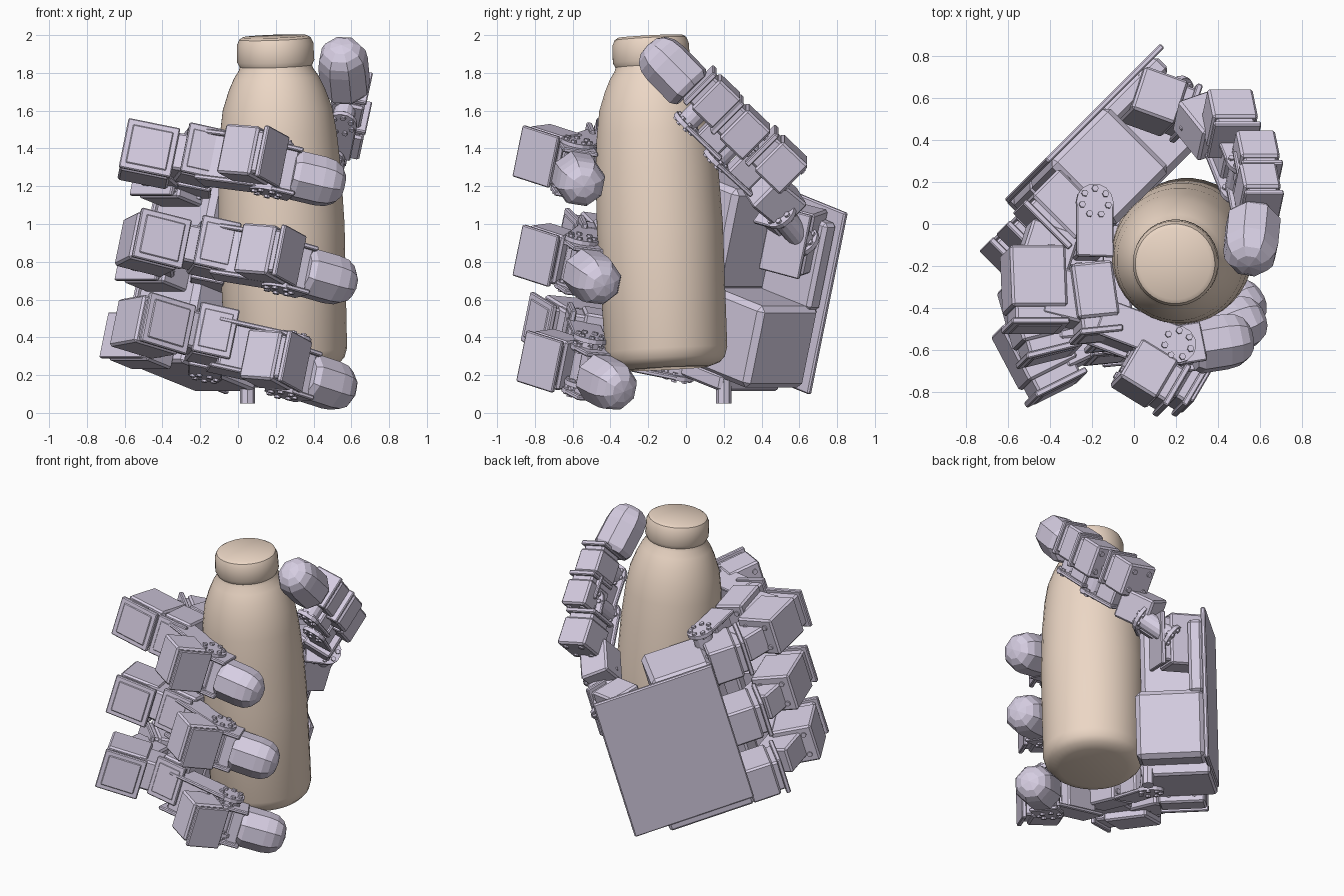
import bpy, bmesh
from math import sin, cos, pi, radians, sqrt
from mathutils import Vector, Matrix

if "Cube" in bpy.data.objects:
    bpy.data.objects.remove(bpy.data.objects["Cube"])


def material(name, rgb):
    m = bpy.data.materials.new(name)
    m.diffuse_color = (*rgb, 1)
    m.use_nodes = True
    m.node_tree.nodes["Principled BSDF"].inputs["Base Color"].default_value = m.diffuse_color
    return m


BOTTLE = material("tan", (0.84, 0.68, 0.56))
HAND = material("lilac", (0.68, 0.62, 0.77))

# Hand frame: p along the palm, n towards its back plate, h up the finger row
T = radians(16)
P_DIR = Vector((cos(T) / sqrt(2), cos(T) / sqrt(2), -sin(T)))
N_DIR = Vector((-1, 1, 0)).normalized()
H_DIR = Vector((sin(T) / sqrt(2), sin(T) / sqrt(2), cos(T)))


def hand(p, n, h):
    return P_DIR * p + N_DIR * n + H_DIR * h


def frame(c, fwd, up):
    t = Vector(up).normalized()
    s = t.cross(Vector(fwd)).normalized()
    f = s.cross(t)
    return Matrix.Translation(Vector(c)) @ Matrix((f, s, t)).transposed().to_4x4()


def finish(bm, name, mat):
    bmesh.ops.recalc_face_normals(bm, faces=bm.faces[:])
    me = bpy.data.meshes.new(name)
    bm.to_mesh(me)
    bm.free()
    ob = bpy.data.objects.new(name, me)
    bpy.context.collection.objects.link(ob)
    me.materials.append(mat)
    return ob


def add_box(bm, size, offset=(0, 0, 0), bevel=0.012):
    part = bmesh.new()
    bmesh.ops.create_cube(part, size=1, matrix=Matrix.Translation(offset) @ Matrix.Diagonal((*size, 1)))
    bmesh.ops.bevel(part, geom=part.edges[:], offset=bevel, segments=1, affect='EDGES')
    me = bpy.data.meshes.new("temp")
    part.to_mesh(me)
    part.free()
    bm.from_mesh(me)
    bpy.data.meshes.remove(me)


def add_disc(bm, r, depth, matrix, sides=14):
    bmesh.ops.create_cone(bm, cap_ends=True, segments=sides, radius1=r, radius2=r, depth=depth, matrix=matrix)


def box(name, c, fwd, up, size, bevel=0.012):
    bm = bmesh.new()
    add_box(bm, size, bevel=bevel)
    bm.transform(frame(c, fwd, up))
    return finish(bm, name, HAND)


def servo(name, c, fwd, up, size):
    """Motor case with a slim waist, end flange and screw heads."""
    bm = bmesh.new()
    l, w, t = size
    add_box(bm, (l * 0.74, w, t), (-l * 0.13, 0, 0))
    add_box(bm, (l * 0.3, w * 0.86, t * 0.86), (l * 0.32, 0, 0))
    add_box(bm, (0.03, w + 0.01, t + 0.01), (l * 0.42, 0, 0), 0.006)
    for sx in (-1, 1):
        for sz in (-1, 1):
            add_disc(bm, 0.018, 0.02, Matrix.Translation((-l / 2, sx * w * 0.28, sz * t * 0.28))
                     @ Matrix.Rotation(pi / 2, 4, 'Y'), 8)
    bm.transform(frame(c, fwd, up))
    return finish(bm, name, HAND)


def bracket(name, a, b, up, width, height):
    """Two cheek plates from joint a to joint b, with a web and a gear hub at b."""
    a, b = Vector(a), Vector(b)
    l = (b - a).length
    bm = bmesh.new()
    for s in (-1, 1):
        add_box(bm, (l, width, 0.025), (0, 0, s * height / 2), 0.006)
        add_disc(bm, width * 0.5, 0.025, Matrix.Translation((l / 2, 0, s * height / 2)))
        for k in range(7):  # ring of gear bolts
            spot = Matrix.Rotation(k * 2 * pi / 7, 4, 'Z') @ Vector((width * 0.36, 0, 0))
            add_disc(bm, width * 0.09, 0.05, Matrix.Translation(spot + Vector((l / 2, 0, s * height / 2))), 6)
    add_box(bm, (l * 0.6, width * 0.7, height), (-l * 0.1, 0, 0), 0.01)
    add_disc(bm, width * 0.36, height * 0.9, Matrix.Translation((l / 2, 0, 0)))
    bm.transform(frame((a + b) / 2, b - a, up))
    return finish(bm, name, HAND)


def lathe(name, profile, sides, matrix, mat, squash=(1, 1, 1)):
    bm = bmesh.new()
    vs = [bm.verts.new((r, 0, z)) for r, z in profile]
    es = [bm.edges.new(e) for e in zip(vs, vs[1:])]
    bmesh.ops.spin(bm, geom=vs + es, cent=(0, 0, 0), axis=(0, 0, 1), angle=2 * pi, steps=sides)
    bmesh.ops.remove_doubles(bm, verts=bm.verts[:], dist=1e-4)
    bm.transform(matrix @ Matrix.Diagonal((*squash, 1)))
    return finish(bm, name, mat)


def fingertip(name, base, end, up, r=0.135):
    """Rounded, slightly square rubber pad; end is the centre of the dome."""
    base, end = Vector(base), Vector(end)
    l = (end - base).length
    prof = [(0, 0), (r * 0.85, 0), (r, 0.03), (r, l)]
    prof += [(r * cos(k * pi / 8) ** 0.8, l + r * sin(k * pi / 8) ** 0.9) for k in (1, 2, 3)] + [(0, l + r)]
    m = frame(base, end - base, up) @ Matrix.Rotation(pi / 2, 4, 'Y') @ Matrix.Rotation(pi / 8, 4, 'Z')
    return lathe(name, prof, 8, m, HAND)


# Bottle: lathed profile on a slightly leaning axis
axis = Vector((0.195, -0.19, 2.0)) - Vector((0.257, -0.1, 0.24))
lean = Matrix.Translation((0.257, -0.1, 0.235)) @ axis.to_track_quat('Z', 'Y').to_matrix().to_4x4()
bottle = lathe("bottle", [(0, 0.01), (0.22, 0), (0.28, 0.02), (0.31, 0.05), (0.325, 0.1), (0.335, 0.75),
                          (0.326, 1.05), (0.31, 1.25), (0.29, 1.38), (0.255, 1.48), (0.225, 1.545),
                          (0.198, 1.585), (0.192, 1.605), (0.205, 1.63), (0.203, 1.72), (0.19, 1.75),
                          (0.17, 1.762), (0, 1.762)], 36, lean, BOTTLE)
bpy.context.view_layer.objects.active = bottle
bottle.select_set(True)
bpy.ops.object.shade_smooth_by_angle(angle=radians(35))


# Palm: back plate and stepped body with an open corner for the thumb
def palm_block(name, p, n, h, bevel=0.02):
    c = hand(sum(p) / 2, sum(n) / 2, sum(h) / 2)
    box(name, c, P_DIR, H_DIR, (p[1] - p[0], n[1] - n[0], h[1] - h[0]), bevel)


palm_block("palm_back_plate", (-0.43, 0.38), (0.49, 0.52), (0.21, 1.21), 0.008)
palm_block("palm_lower_body", (-0.43, 0.345), (0.05, 0.495), (0.23, 0.68), 0.03)
palm_block("palm_foot", (-0.42, 0.15), (0.06, 0.51), (0.16, 0.25), 0.015)
palm_block("palm_upper_body", (-0.43, -0.02), (0.06, 0.495), (0.66, 1.22), 0.03)
palm_block("palm_thumb_wall", (-0.04, 0.345), (0.40, 0.495), (0.66, 1.14))
bm = bmesh.new()
add_disc(bm, 0.04, 0.14, Matrix.Translation((0.05, 0.2, 0.12)), 8)
finish(bm, "palm_connector", HAND)

# Fingers: base, knuckle motor, near link, middle motor, far joint and tip
fingers = {
    "upper": dict(base=(-0.36, 0.05, 1.24), knuckle=(-0.475, -0.32, 1.37), turn=0.0, near=(-0.2, -0.38, 1.36),
                  mid=(0.08, -0.73, 1.365), joint=(0.18, -0.6, 1.30), tip=(0.43, -0.565, 1.21)),
    "middle": dict(base=(-0.44, -0.05, 0.79), knuckle=(-0.45, -0.46, 0.90), turn=0.25, near=(-0.13, -0.42, 0.87),
                   mid=(0.17, -0.73, 0.84), joint=(0.24, -0.58, 0.78), tip=(0.495, -0.48, 0.705)),
    "lower": dict(base=(-0.52, -0.13, 0.38), knuckle=(-0.45, -0.63, 0.46), turn=0.5, near=(-0.14, -0.48, 0.41),
                  mid=(0.20, -0.71, 0.28), joint=(0.26, -0.54, 0.23), tip=(0.49, -0.40, 0.138)),
}
for key, f in fingers.items():
    v = {k: Vector(x) for k, x in f.items() if k != "turn"}
    gear = v["near"] + Vector((-0.01, 0.46, -0.09))
    servo(key + "_finger_base", v["base"], -P_DIR, H_DIR, (0.26, 0.3, 0.24))
    bracket(key + "_finger_pivot", v["near"] + Vector((-0.01, 0.2, -0.05)), gear, H_DIR, 0.18, 0.24)
    servo(key + "_finger_knuckle_motor", v["knuckle"], (f["turn"], -1, 0), H_DIR, (0.40, 0.27, 0.26))
    box(key + "_finger_yoke", (v["base"] + v["knuckle"]) / 2, v["knuckle"] - v["base"], H_DIR, (0.24, 0.24, 0.18))
    servo(key + "_finger_near_link", v["near"], (0.1, -1, 0), H_DIR, (0.36, 0.2, 0.26))
    box(key + "_finger_near_web", (v["near"] + v["knuckle"]) / 2, v["near"] - v["knuckle"], H_DIR, (0.2, 0.24, 0.2))
    bracket(key + "_finger_middle_link", v["near"] + Vector((0.02, -0.08, 0)), v["joint"], H_DIR, 0.18, 0.25)
    servo(key + "_finger_middle_motor", v["mid"], (0.85, -0.5, 0), H_DIR, (0.28, 0.22, 0.27))
    mount = v["joint"].lerp(v["tip"], 0.5)
    bracket(key + "_finger_far_link", mount, v["joint"], H_DIR, 0.19, 0.24)
    fingertip(key + "_finger_tip", v["joint"].lerp(v["tip"], 0.4), v["tip"], H_DIR)

# Thumb: base motors climb out of the palm corner, then links lead to the tip
up = Vector((0.15, 0.7, 0.7))
servo("thumb_base_motor", (0.13, 0.57, 0.92), (1, -0.3, 0.1), H_DIR, (0.30, 0.22, 0.34))
bracket("thumb_base_pivot", (0.17, 0.54, 0.95), (0.28, 0.49, 1.03), (0.6, -0.5, 0.6), 0.18, 0.24)
box("thumb_base_yoke", (0.34, 0.47, 1.14), (0.5, 0, 0.9), up, (0.24, 0.2, 0.2))
thumb_dir = Vector((0.15, -0.7, 0.7))
servo("thumb_near_motor", (0.46, 0.48, 1.34), thumb_dir, up, (0.26, 0.22, 0.22))
servo("thumb_middle_motor", (0.58, 0.29, 1.51), thumb_dir, up, (0.24, 0.19, 0.22))
servo("thumb_far_motor", (0.59, 0.14, 1.67), thumb_dir, up, (0.22, 0.18, 0.22))
bracket("thumb_near_link", (0.43, 0.42, 1.25), (0.50, 0.22, 1.40), up, 0.16, 0.2)
bracket("thumb_middle_link", (0.53, 0.25, 1.42), (0.57, 0.09, 1.62), up, 0.16, 0.22)
fingertip("thumb_tip", (0.57, 0.03, 1.71), (0.555, -0.115, 1.845), up)
